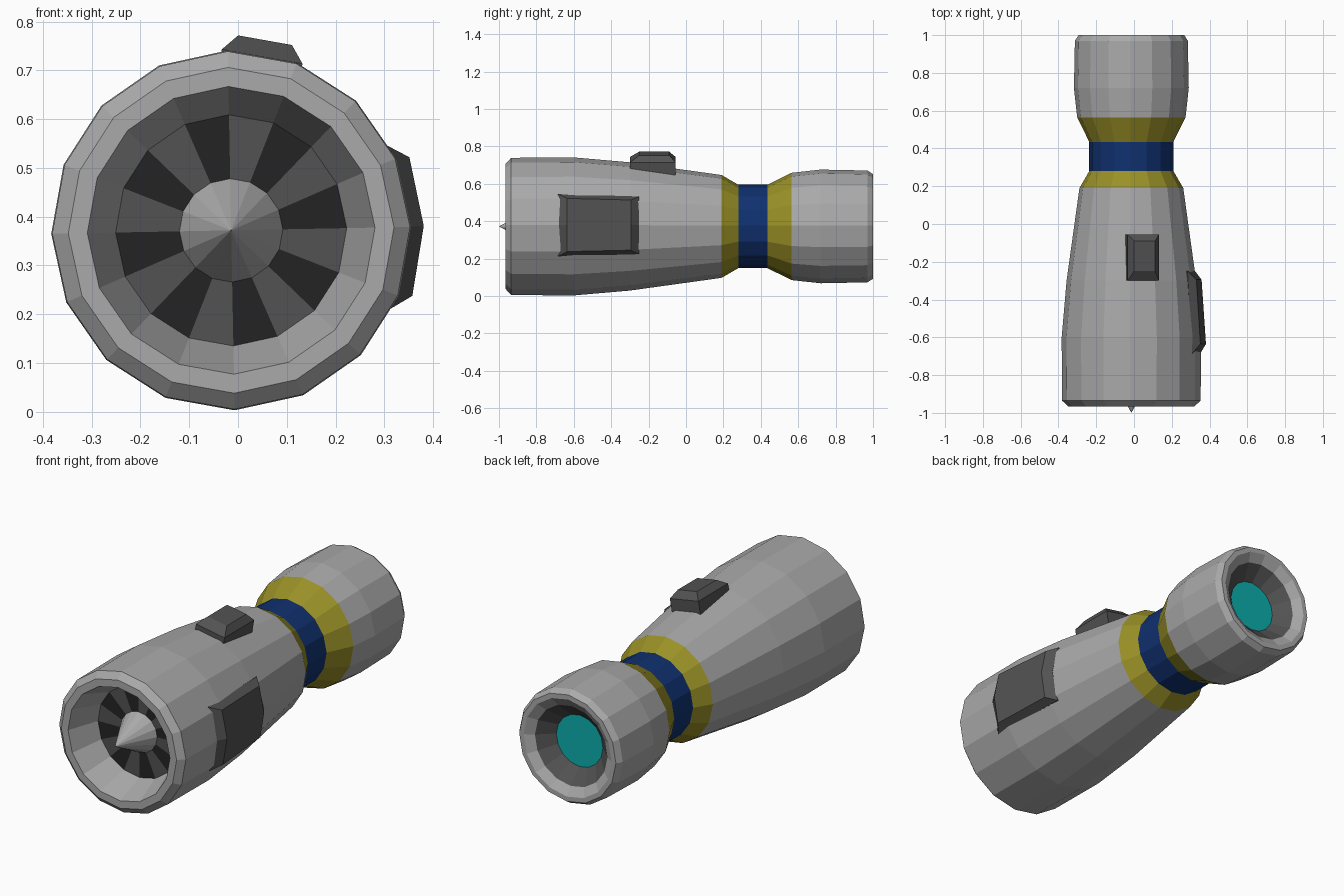
import bpy
import math

cube = bpy.data.objects.get("Cube")
if cube:
    bpy.data.objects.remove(cube, do_unlink=True)

SIDES = 16
TURN = 1.1                 # slight roll of the whole body, degrees
CX, CZ = -0.014, 0.372     # long axis of the engine


def material(name, r, g, b):
    mat = bpy.data.materials.new(name)
    mat.use_nodes = True
    mat.diffuse_color = (r, g, b, 1)
    mat.node_tree.nodes["Principled BSDF"].inputs["Base Color"].default_value = (r, g, b, 1)
    return mat


GREY = material("light grey metal", 0.40, 0.40, 0.40)
DARK = material("dark grey metal", 0.085, 0.085, 0.085)
BLACK = material("near black", 0.017, 0.017, 0.017)
YELLOW = material("mustard yellow", 0.32, 0.28, 0.02)
BLUE = material("deep blue", 0.005, 0.03, 0.16)
CYAN = material("cyan glow", 0.004, 0.42, 0.42)


def polar(radius, degrees, y):
    a = math.radians(degrees)
    return (CX + radius * math.cos(a), y, CZ + radius * math.sin(a))


def make(name, verts, faces, *mats):
    mesh = bpy.data.meshes.new(name)
    mesh.from_pydata(verts, [], faces)
    for mat in mats:
        mesh.materials.append(mat)
    obj = bpy.data.objects.new(name, mesh)
    bpy.context.collection.objects.link(obj)
    return obj


def lathe(name, profile, *mats):
    """Spin (y, radius) points round the long axis; radius 0 closes to a point."""
    verts, rings, faces = [], [], []
    for y, r in profile:
        n = SIDES if r else 1
        rings.append([len(verts) + k % n for k in range(SIDES)])
        verts += [polar(r, TURN + k * 360 / SIDES, y) for k in range(n)]
    for a, b in zip(rings, rings[1:]):
        for k in range(SIDES):
            j = (k + 1) % SIDES
            faces.append(list(dict.fromkeys((a[k], b[k], b[j], a[j]))))
    return make(name, verts, faces, *mats)


def stack(name, rings, mat):
    """Closed solid from equal rings of points, lowest first."""
    n = len(rings[0])
    faces = [list(range(n))[::-1], [(len(rings) - 1) * n + k for k in range(n)]]
    for i in range(len(rings) - 1):
        for k in range(n):
            j = (k + 1) % n
            faces.append([i * n + k, i * n + j, (i + 1) * n + j, (i + 1) * n + k])
    return make(name, [v for ring in rings for v in ring], faces, mat)


# Main body: intake, waist bands and rear section
lathe("front_cowl", [(-0.8, 0.237), (-0.965, 0.295), (-0.965, 0.334), (-0.935, 0.367),
                     (-0.6, 0.369), (-0.3, 0.343), (0.19, 0.275)], GREY)
lathe("front_collar", [(0.19, 0.275), (0.28, 0.223)], YELLOW)
lathe("waist_band", [(0.28, 0.223), (0.435, 0.223)], BLUE)
lathe("rear_collar", [(0.435, 0.223), (0.565, 0.287)], YELLOW)
lathe("rear_cowl", [(0.565, 0.287), (0.72, 0.304), (0.97, 0.299), (1.0, 0.28),
                    (1.0, 0.255), (0.97, 0.21)], GREY)
lathe("exhaust_cone", [(0.97, 0.21), (0.9, 0.135)], DARK)
lathe("exhaust_glow", [(0.9, 0.135), (0.9, 0)], CYAN)

# Intake fan with alternating blades and gaps, and its spinner
fan = lathe("intake_fan", [(-0.8, 0.1), (-0.8, 0.237)], DARK, BLACK)
for face in fan.data.polygons:
    face.material_index = (face.index + 1) % 2
lathe("spinner", [(-1.0, 0), (-0.8, 0.106)], GREY)


# Bevelled box on top, square to the facet it sits on
def box_ring(half, y0, y1, height):
    a = math.radians(79.9)
    out, side = (math.cos(a), math.sin(a)), (math.sin(a), -math.cos(a))
    return [(CX + out[0] * height + side[0] * s, y, CZ + out[1] * height + side[1] * s)
            for s, y in ((-half, y0), (half, y0), (half, y1), (-half, y1))]


stack("top_box", [box_ring(0.084, -0.3, -0.055, 0.29),
                  box_ring(0.084, -0.3, -0.055, 0.362),
                  box_ring(0.056, -0.25, -0.09, 0.396)], DARK)


# Side panel wrapped round two facets
def panel_ring(angles, y0, y1, r0, r1):
    return ([polar(r0, a, y0) for a in angles]
            + [polar(r1, a, y1) for a in reversed(angles)])


panel = stack("side_panel", [panel_ring((-27, 1.1, 29), -0.685, -0.25, 0.30, 0.28),
                             panel_ring((-26, 1.1, 28.3), -0.685, -0.25, 0.365, 0.338),
                             panel_ring((-19.9, 1.3, 22.3), -0.635, -0.295, 0.395, 0.372)], DARK)
panel.data.flip_normals()
